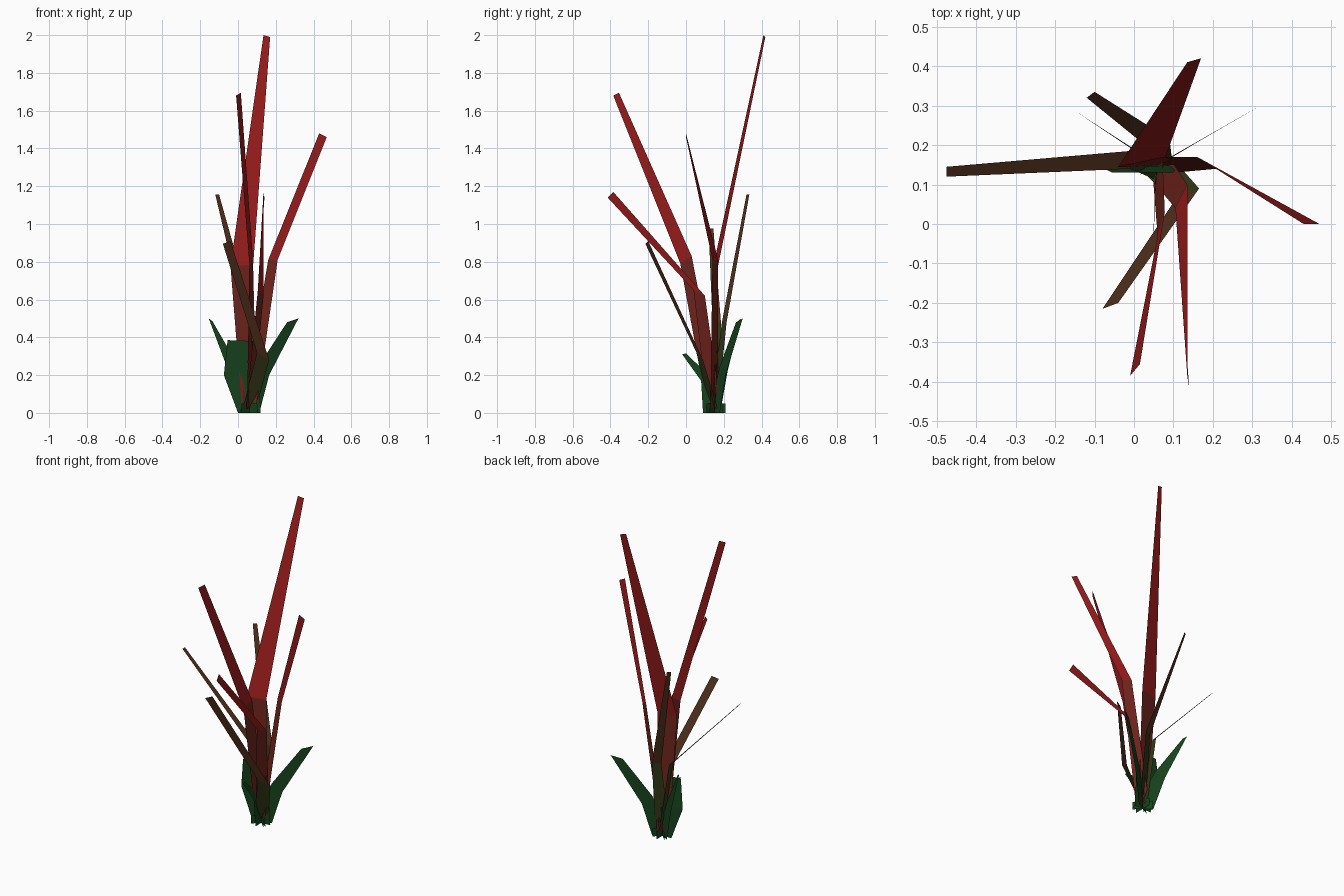
import bpy, math
from mathutils import Vector

CENTRE = Vector((0.06, 0.15, 0))

def mat(name, col):
    m = bpy.data.materials.new(name)
    m.diffuse_color = (*col, 1)
    return m

green = mat("green", (0.008, 0.055, 0.012))
olive = mat("olive", (0.035, 0.04, 0.01))
brown = mat("brown", (0.085, 0.03, 0.012))
maroon = mat("maroon", (0.16, 0.018, 0.012))
red = mat("red", (0.33, 0.012, 0.012))

def blade(name, mid, tip, low, high, base=0.04, z=0.02):
    """Flat two-segment strip; mid and tip are (left, right) edge points."""
    ml, mr = (Vector(p) for p in mid)
    side = mr - ml
    side.z = 0
    side = side.normalized() * base
    foot = CENTRE + Vector((0, 0, z))
    pts = [foot - side, foot + side, ml, mr, *(Vector(p) for p in tip)]
    me = bpy.data.meshes.new(name)
    me.from_pydata(pts, [], [(0, 1, 3, 2), (2, 3, 5, 4)])
    me.materials.append(low)
    me.materials.append(high)
    me.polygons[1].material_index = 1
    ob = bpy.data.objects.new(name, me)
    bpy.context.collection.objects.link(ob)

# tall red blades
blade("tall_blade", [(-0.04, 0.145, 0.78), (0.08, 0.17, 0.78)],
      [(0.135, 0.41, 2.0), (0.17, 0.42, 1.99)], maroon, red)
blade("front_blade", [(0.06, -0.03, 0.79), (0.078, 0.03, 0.83)],
      [(-0.01, -0.385, 1.68), (0.015, -0.355, 1.695)], maroon, red)
blade("right_blade", [(0.16, 0.17, 0.81), (0.21, 0.14, 0.81)],
      [(0.43, 0.0, 1.48), (0.47, 0.0, 1.46)], maroon, red)
blade("short_front_blade", [(0.105, 0.04, 0.65), (0.135, 0.10, 0.62)],
      [(0.135, -0.385, 1.17), (0.14, -0.415, 1.14)][::-1] and
      [(0.135, -0.385, 1.17), (0.14, -0.415, 1.14)][::-1], maroon, red)

# brown blades
blade("back_blade", [(0.04, 0.19, 0.48), (0.09, 0.215, 0.48)],
      [(-0.12, 0.32, 1.155), (-0.10, 0.335, 1.155)], olive, brown)
blade("left_blade", [(-0.01, 0.14, 0.48), (-0.01, 0.185, 0.48)],
      [(-0.475, 0.12, 0.975), (-0.475, 0.145, 0.975)], olive, brown)
blade("crossing_blade", [(0.10, 0.055, 0.32), (0.165, 0.09, 0.28)],
      [(-0.08, -0.215, 0.895), (-0.04, -0.2, 0.91)], olive, brown)

# small green leaves standing in vertical planes
blade("right_leaf", [(0.11, 0.18, 0.25), (0.165, 0.21, 0.2)],
      [(0.26, 0.265, 0.48), (0.32, 0.30, 0.5)], green, green, 0.06, 0)
blade("left_leaf", [(-0.05, 0.22, 0.22), (0.0, 0.19, 0.25)],
      [(-0.155, 0.29, 0.5), (-0.135, 0.277, 0.485)], green, green, 0.06, 0)
blade("front_leaf", [(0.055, 0.08, 0.17), (0.055, 0.12, 0.2)],
      [(0.05, -0.02, 0.31), (0.05, 0.0, 0.315)], green, green, 0.06, 0)
blade("broad_leaf", [(-0.075, 0.14, 0.2), (0.11, 0.15, 0.2)],
      [(-0.055, 0.13, 0.385), (0.10, 0.13, 0.38)], green, green, 0.06, 0)

# crossed stubs at the foot
for i in range(4):
    a = i * math.pi / 4
    d = Vector((math.cos(a), math.sin(a), 0)) * 0.06
    up = Vector((0, 0, 0.05))
    me = bpy.data.meshes.new("foot_stub")
    me.from_pydata([CENTRE - d, CENTRE + d, CENTRE + d + up, CENTRE - d + up],
                   [], [(0, 1, 2, 3)])
    me.materials.append(green)
    ob = bpy.data.objects.new("foot_stub", me)
    bpy.context.collection.objects.link(ob)
